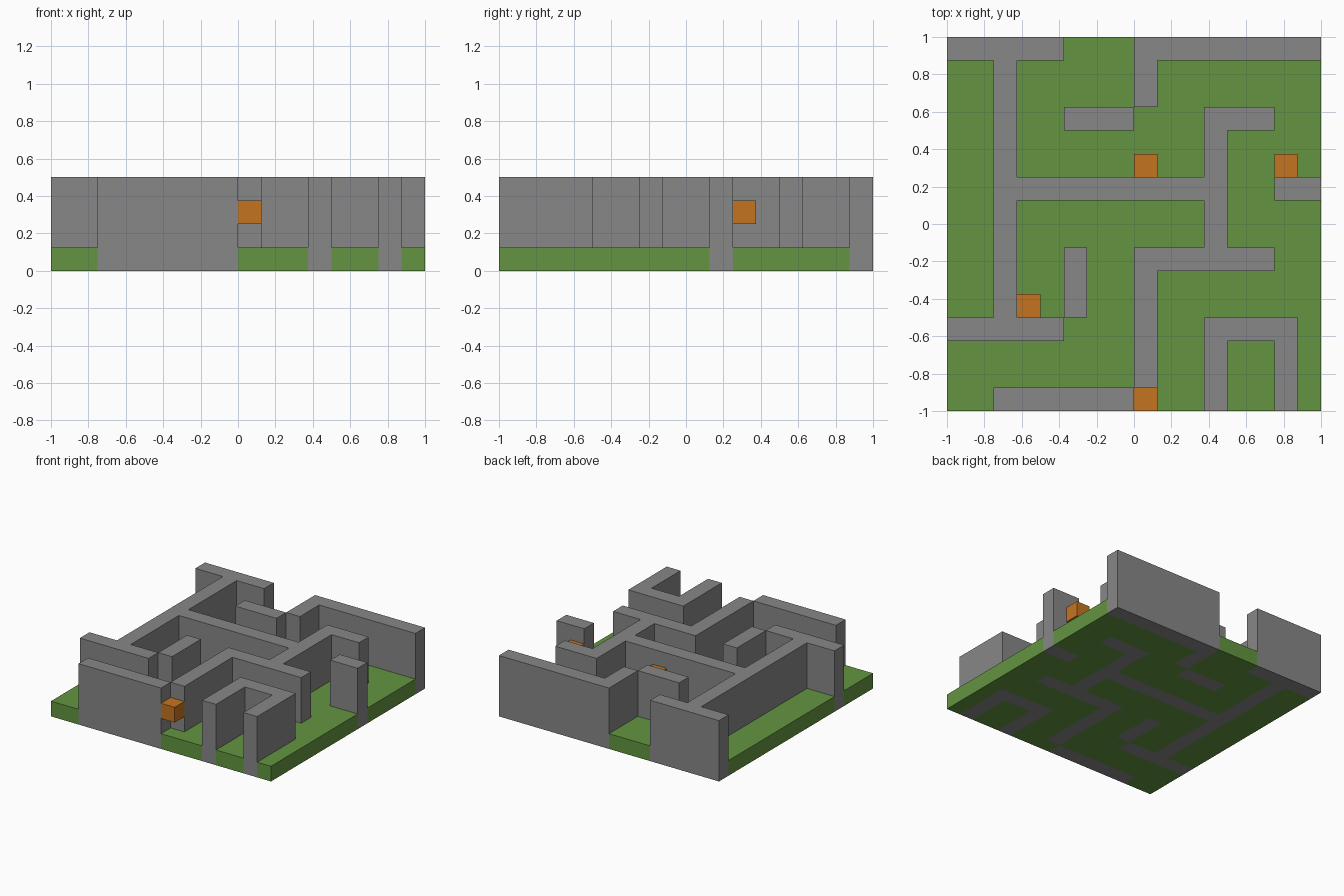
import bpy
import bmesh

N = 16            # cells along each side
CELL = 2 / N      # cell size

if "Cube" in bpy.data.objects:
    bpy.data.objects.remove(bpy.data.objects["Cube"], do_unlink=True)


def make_material(name, rgb):
    mat = bpy.data.materials.new(name)
    mat.use_nodes = True
    color = (*rgb, 1)
    mat.diffuse_color = color
    bsdf = next(n for n in mat.node_tree.nodes if n.type == 'BSDF_PRINCIPLED')
    bsdf.inputs["Base Color"].default_value = color
    return mat


def build_cells(name, cells, z_low, z_high, mat):
    """Closed prism over a set of grid cells, without inner walls."""
    bm = bmesh.new()
    cache = {}

    def vert(i, j, z):
        if (i, j, z) not in cache:
            cache[i, j, z] = bm.verts.new((i * CELL - 1, j * CELL - 1, z))
        return cache[i, j, z]

    for i, j in sorted(cells):
        ring = [(i, j), (i + 1, j), (i + 1, j + 1), (i, j + 1)]
        bm.faces.new([vert(a, b, z_high) for a, b in ring])
        bm.faces.new([vert(a, b, z_low) for a, b in reversed(ring)])
        neighbours = [(i, j - 1), (i + 1, j), (i, j + 1), (i - 1, j)]
        for k, near in enumerate(neighbours):
            if near not in cells:
                p, q = ring[k], ring[(k + 1) % 4]
                bm.faces.new([vert(*p, z_low), vert(*q, z_low),
                              vert(*q, z_high), vert(*p, z_high)])
    mesh = bpy.data.meshes.new(name)
    bm.to_mesh(mesh)
    bm.free()
    mesh.materials.append(mat)
    obj = bpy.data.objects.new(name, mesh)
    bpy.context.collection.objects.link(obj)
    return obj


stone = make_material("stone grey", (0.245, 0.245, 0.245))
grass = make_material("grass green", (0.125, 0.30, 0.052))
orange = make_material("block orange", (0.56, 0.175, 0.015))

# Maze walls, in cells: (row, first column, end column) and (column, first row, end row)
rows = [(15, 0, 5), (15, 8, 16), (12, 5, 8), (12, 11, 14), (9, 2, 12), (9, 14, 16),
        (6, 8, 14), (3, 0, 5), (3, 11, 15), (0, 2, 8)]
columns = [(2, 3, 16), (8, 13, 16), (11, 6, 13), (5, 4, 7), (8, 1, 7),
           (11, 0, 4), (14, 0, 4)]
walls = {(i, j) for j, a, b in rows for i in range(a, b)}
walls |= {(i, j) for i, a, b in columns for j in range(a, b)}
build_cells("maze_walls", walls, 0, 4 * CELL, stone)

# Lawn fills every cell between the walls
lawn = {(i, j) for i in range(N) for j in range(N)} - walls
build_cells("lawn", lawn, 0, CELL, grass)

# Small blocks mounted on the wall sides
mounts = {"front": (8, 0), "left": (14, 10), "middle": (8, 10), "right": (2 + 1, 4)}
for place, cell in mounts.items():
    build_cells(place + "_wall_block", {cell}, 2 * CELL, 3 * CELL, orange)
